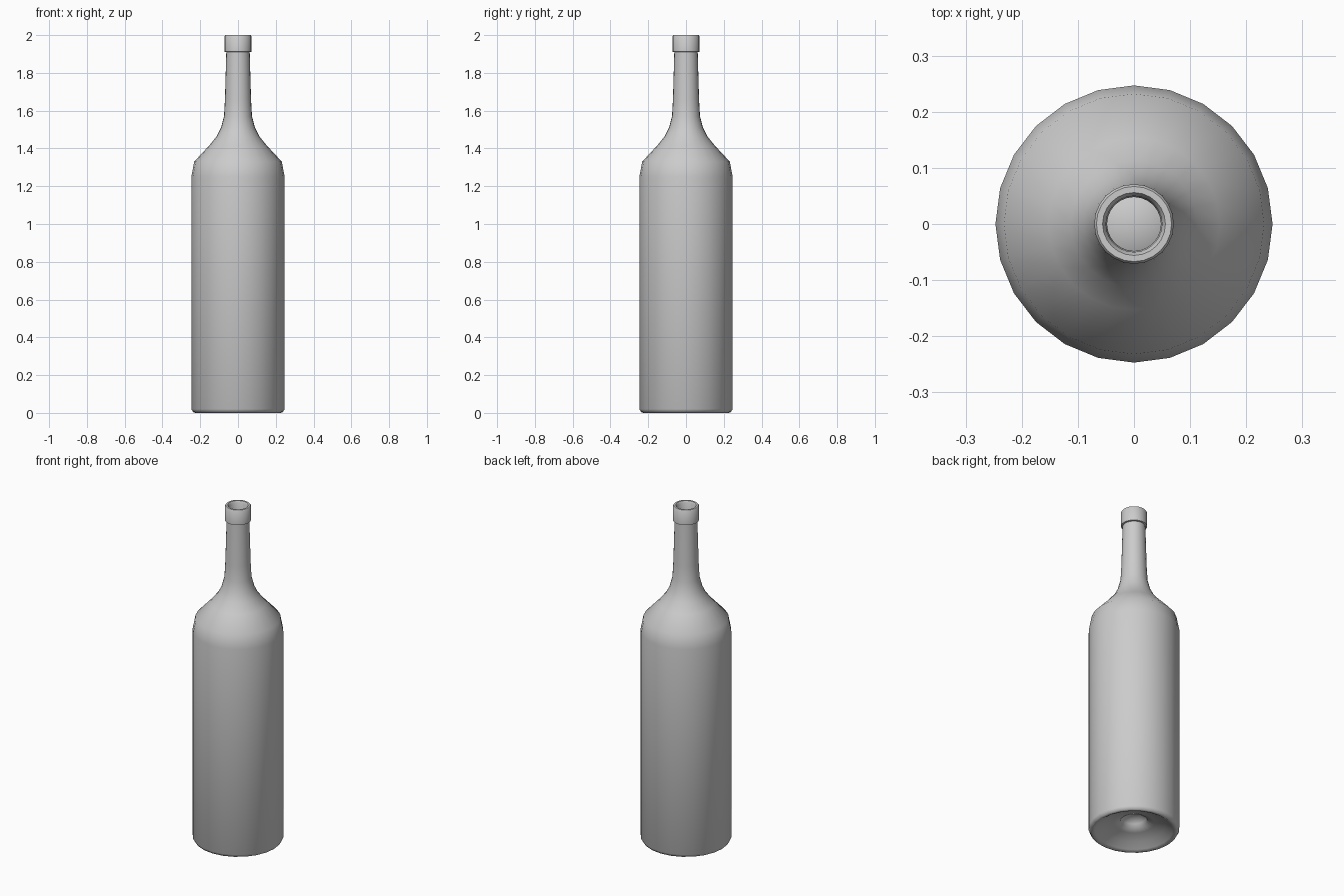
import bpy, bmesh, math

if "Cube" in bpy.data.objects:
    bpy.data.objects.remove(bpy.data.objects["Cube"])

SEGMENTS = 24


def lathe(name, profile):
    """Spin a closed-off (radius, height) profile around z."""
    bm = bmesh.new()
    verts = [bm.verts.new((r, 0, z)) for r, z in profile]
    edges = [bm.edges.new(pair) for pair in zip(verts, verts[1:])]
    bmesh.ops.spin(bm, geom=verts + edges, cent=(0, 0, 0), axis=(0, 0, 1),
                   angle=math.tau, steps=SEGMENTS, use_duplicate=False)
    bmesh.ops.remove_doubles(bm, verts=bm.verts, dist=0.0005)
    bmesh.ops.recalc_face_normals(bm, faces=bm.faces)
    mesh = bpy.data.meshes.new(name)
    bm.to_mesh(mesh)
    bm.free()
    obj = bpy.data.objects.new(name, mesh)
    bpy.context.collection.objects.link(obj)
    bpy.ops.object.select_all(action='DESELECT')
    obj.select_set(True)
    bpy.context.view_layer.objects.active = obj
    bpy.ops.object.shade_smooth_by_angle(angle=math.radians(50))
    return obj


# Recessed base, from the centre out to the standing ring
base = [(0, 0.11), (0.04, 0.105), (0.065, 0.085), (0.075, 0.065),
        (0.11, 0.055), (0.17, 0.035), (0.21, 0.008), (0.225, 0), (0.238, 0.004)]

# Body, shoulder and tapering neck
body = [(0.247, 0.02), (0.247, 1.25), (0.232, 1.33), (0.153, 1.415),
        (0.113, 1.464), (0.09, 1.51), (0.074, 1.57), (0.069, 1.66), (0.062, 1.91)]

# Raised collar with a rounded mouth
lip = [(0.071, 1.912), (0.071, 1.995), (0.067, 2.0), (0.056, 2.0), (0.05, 1.99)]

# Inner wall back down to the closed floor
inside = [(0.048, 1.90), (0.055, 1.66), (0.06, 1.57), (0.075, 1.51),
          (0.14, 1.40), (0.217, 1.32), (0.232, 1.25), (0.232, 0.06),
          (0.17, 0.06), (0.09, 0.085), (0.07, 0.11), (0, 0.125)]

lathe("bottle", base + body + lip + inside)
